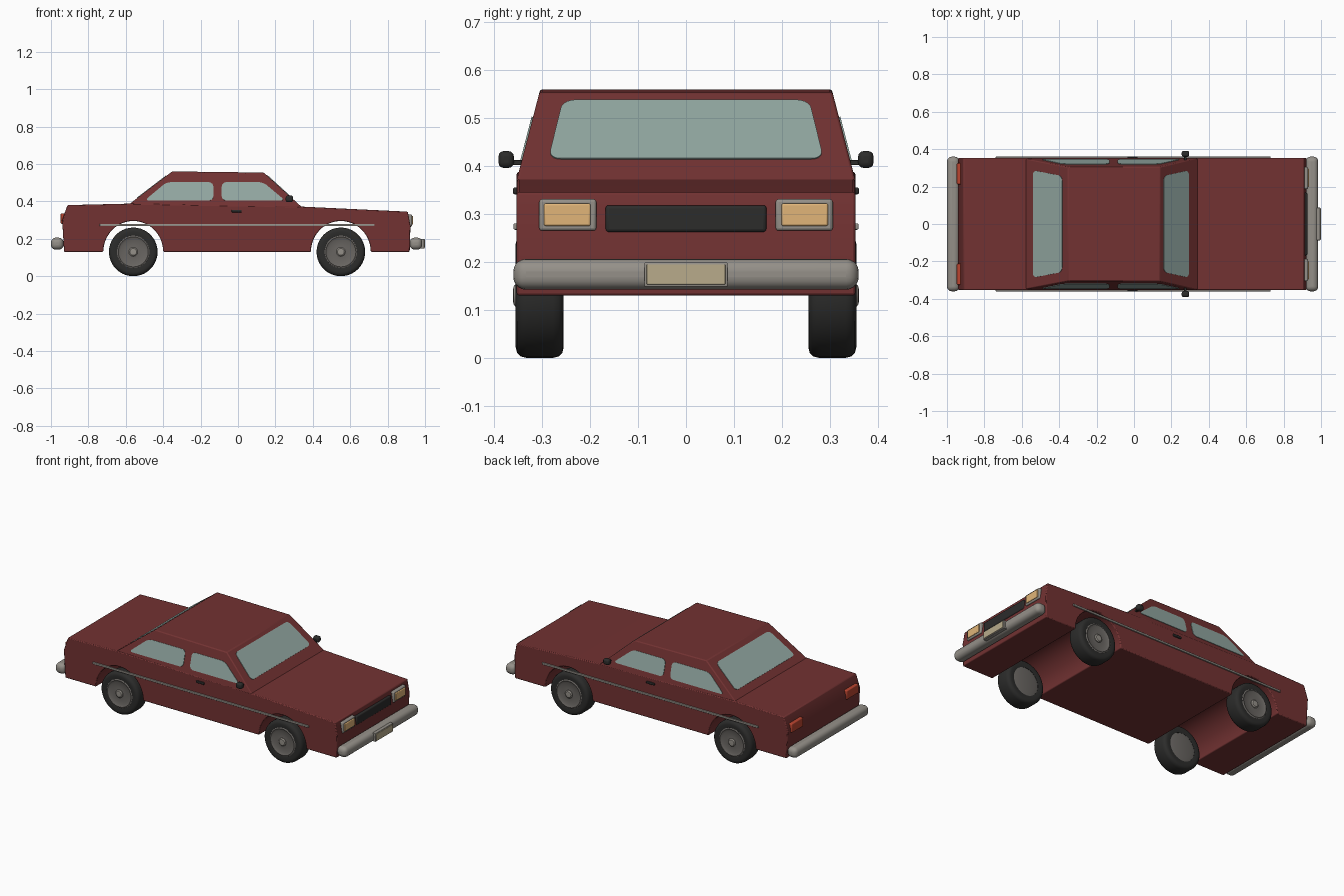
import bpy, bmesh, math
from mathutils import Vector

if "Cube" in bpy.data.objects:
    bpy.data.objects.remove(bpy.data.objects["Cube"])

def mat(name, r, g, b):
    m = bpy.data.materials.new(name)
    m.diffuse_color = (r, g, b, 1)
    m.use_nodes = True
    m.node_tree.nodes["Principled BSDF"].inputs["Base Color"].default_value = m.diffuse_color
    return m

RED = mat("paint", .17, .032, .032)
GLASS = mat("glass", .29, .39, .36)
DARK = mat("black", .025, .025, .024)
CHROME = mat("chrome", .30, .28, .25)
RIM = mat("rim", .14, .13, .12)
LENS = mat("lens", .75, .46, .19)
TAIL = mat("tail", .50, .06, .03)
PLATE = mat("plate", .48, .41, .26)

def finish(bm, name, material, bevel=0, segs=3):
    bmesh.ops.recalc_face_normals(bm, faces=bm.faces)
    me = bpy.data.meshes.new(name)
    bm.to_mesh(me)
    bm.free()
    ob = bpy.data.objects.new(name, me)
    bpy.context.collection.objects.link(ob)
    me.materials.append(material)
    if bevel:
        b = ob.modifiers.new("bevel", 'BEVEL')
        b.width, b.segments, b.limit_method = bevel, segs, 'ANGLE'
    bpy.ops.object.select_all(action='DESELECT')
    ob.select_set(True)
    bpy.context.view_layer.objects.active = ob
    bpy.ops.object.shade_smooth_by_angle(angle=math.radians(35))
    return ob

def box(name, x, y, z, material, bevel=.004, segs=3):
    """Box from (min, max) ranges."""
    bm = bmesh.new()
    bmesh.ops.create_cube(bm, size=1)
    for v in bm.verts:
        v.co = [(r[0] + r[1]) / 2 + c * (r[1] - r[0]) for r, c in zip((x, y, z), v.co)]
    return finish(bm, name, material, bevel, segs)

def panel(name, pts, material, radius, depth=.006):
    """Rounded flat pane centred on the surface it lies in."""
    bm = bmesh.new()
    f = bm.faces.new([bm.verts.new(p) for p in pts])
    bmesh.ops.bevel(bm, geom=bm.verts[:], offset=radius, segments=5,
                    profile=.5, affect='VERTICES')
    bm.normal_update()
    f = bm.faces[:][0]
    n = f.normal.copy()
    bmesh.ops.translate(bm, verts=bm.verts, vec=-n * depth / 2)
    ext = bmesh.ops.extrude_face_region(bm, geom=[f], use_keep_orig=True)
    bmesh.ops.translate(bm, vec=n * depth,
                        verts=[g for g in ext["geom"] if isinstance(g, bmesh.types.BMVert)])
    return finish(bm, name, material)

def lathe(name, profile, centre, side, material, steps=40):
    """Revolve (radius, offset along y) about the wheel axis."""
    bm = bmesh.new()
    vs = [bm.verts.new((r, side * y, 0)) for r, y in profile]
    es = [bm.edges.new(p) for p in zip(vs, vs[1:])]
    bmesh.ops.spin(bm, geom=vs + es, cent=(0, 0, 0), axis=(0, 1, 0),
                   angle=2 * math.pi, steps=steps)
    bmesh.ops.remove_doubles(bm, verts=bm.verts, dist=1e-5)
    bmesh.ops.translate(bm, verts=bm.verts, vec=centre)
    return finish(bm, name, material)

# Lower body: side profile with arches cut right across
WHEELS = (-.56, .55)
prof = [(-.93, .13)]
for cx in WHEELS:
    for i in range(25):
        a = math.pi * (1 - i / 24)
        prof.append((cx + .16 * math.cos(a), .13 + .165 * math.sin(a)))
prof += [(.918, .13), (.922, .27), (.908, .345), (.34, .372), (-.58, .388),
         (-.912, .38), (-.94, .30)]
bm = bmesh.new()
face = bm.faces.new([bm.verts.new((x, -.353, z)) for x, z in prof])
ext = bmesh.ops.extrude_face_region(bm, geom=[face], use_keep_orig=True)
bmesh.ops.translate(bm, vec=(0, .706, 0),
                    verts=[g for g in ext["geom"] if isinstance(g, bmesh.types.BMVert)])
finish(bm, "lower_body", RED, .005, 2)

# Cabin: tapered block
def side_y(z):
    return .352 - (z - .375) * .26

bm = bmesh.new()
outline = [(-.588, .38), (-.352, .56), (.138, .554), (.345, .366)]
sides = [[bm.verts.new((x, s * side_y(z), z)) for x, z in outline] for s in (-1, 1)]
for ring in sides:
    bm.faces.new(ring)
for i in range(4):
    j = (i + 1) % 4
    bm.faces.new((sides[0][i], sides[0][j], sides[1][j], sides[1][i]))
finish(bm, "cabin", RED, .005, 2)

# Front and rear glass, laid on the sloping cabin faces
def on_slope(a, b, z):
    return a[0] + (b[0] - a[0]) * (z - a[1]) / (b[1] - a[1])

for name, a, b, zl, zh, flip in (("windscreen", outline[3], outline[2], .414, .536, 1),
                                 ("rear_window", outline[0], outline[1], .417, .536, -1)):
    pts = [(on_slope(a, b, z), flip * y, z)
           for y, z in ((-.287, zl), (.287, zl), (.257, zh), (-.257, zh))]
    panel(name, pts, GLASS, .025)

# Parts repeated on both sides
for s, tag in ((-1, "right"), (1, "left")):
    def yr(a, b):
        return tuple(sorted((s * a, s * b)))
    for name, pts in (("rear", [(-.50, .404), (-.132, .404), (-.132, .502), (-.382, .502)]),
                      ("front", [(-.087, .404), (.252, .404), (.135, .502), (-.087, .502)])):
        loop = [(x, s * side_y(z), z) for x, z in pts]
        panel(f"{tag}_{name}_door_glass", loop if s < 0 else loop[::-1], GLASS, .024)
    box(f"{tag}_side_trim", (-.74, .73), yr(.35, .36), (.267, .28), CHROME, .003)
    box(f"{tag}_door_handle", (-.035, .02), yr(.345, .361), (.341, .355), DARK, .004)
    box(f"{tag}_mirror", (.255, .295), yr(.359, .391), (.396, .431), DARK, .011)
    box(f"{tag}_mirror_stalk", (.268, .282), yr(.335, .365), (.402, .412), DARK, .002)
    box(f"{tag}_headlight_frame", (.89, .930), yr(.187, .306), (.265, .331), CHROME, .006)
    box(f"{tag}_headlight_lens", (.90, .936), yr(.199, .296), (.275, .322), LENS, .004)
    box(f"{tag}_tail_light", (-.948, -.90), yr(.212, .325), (.28, .335), TAIL, .005)
    # Wheels
    for cx, end in zip(WHEELS, ("rear", "front")):
        c = Vector((cx, s * .305, .13))
        lathe(f"{tag}_{end}_tyre",
              [(.085, -.046), (.108, -.05), (.12, -.047), (.127, -.04), (.13, -.028),
               (.13, .028), (.127, .04), (.12, .047), (.108, .05), (.085, .046),
               (.085, -.046)], c, s, DARK)
        lathe(f"{tag}_{end}_rim",
              [(0, -.05), (.06, -.05), (.088, -.044), (.088, .046), (.08, .05),
               (.068, .043), (.03, .046), (0, .046)], c, s, RIM)
        lathe(f"{tag}_{end}_hub_cap",
              [(0, .04), (.024, .04), (.024, .05), (.018, .055), (0, .056)], c, s, CHROME, 20)

# Grille, bumpers and plate
box("grille", (.89, .927), (-.168, .168), (.262, .318), DARK, .007)
box("front_bumper", (.918, .985), (-.36, .36), (.142, .206), CHROME, .026, 5)
box("rear_bumper", (-1.0, -.933), (-.36, .36), (.142, .206), CHROME, .026, 5)
box("plate_frame", (.97, .997), (-.087, .087), (.148, .199), CHROME, .003)
box("plate", (.975, 1.0), (-.082, .082), (.153, .195), PLATE, .002)
